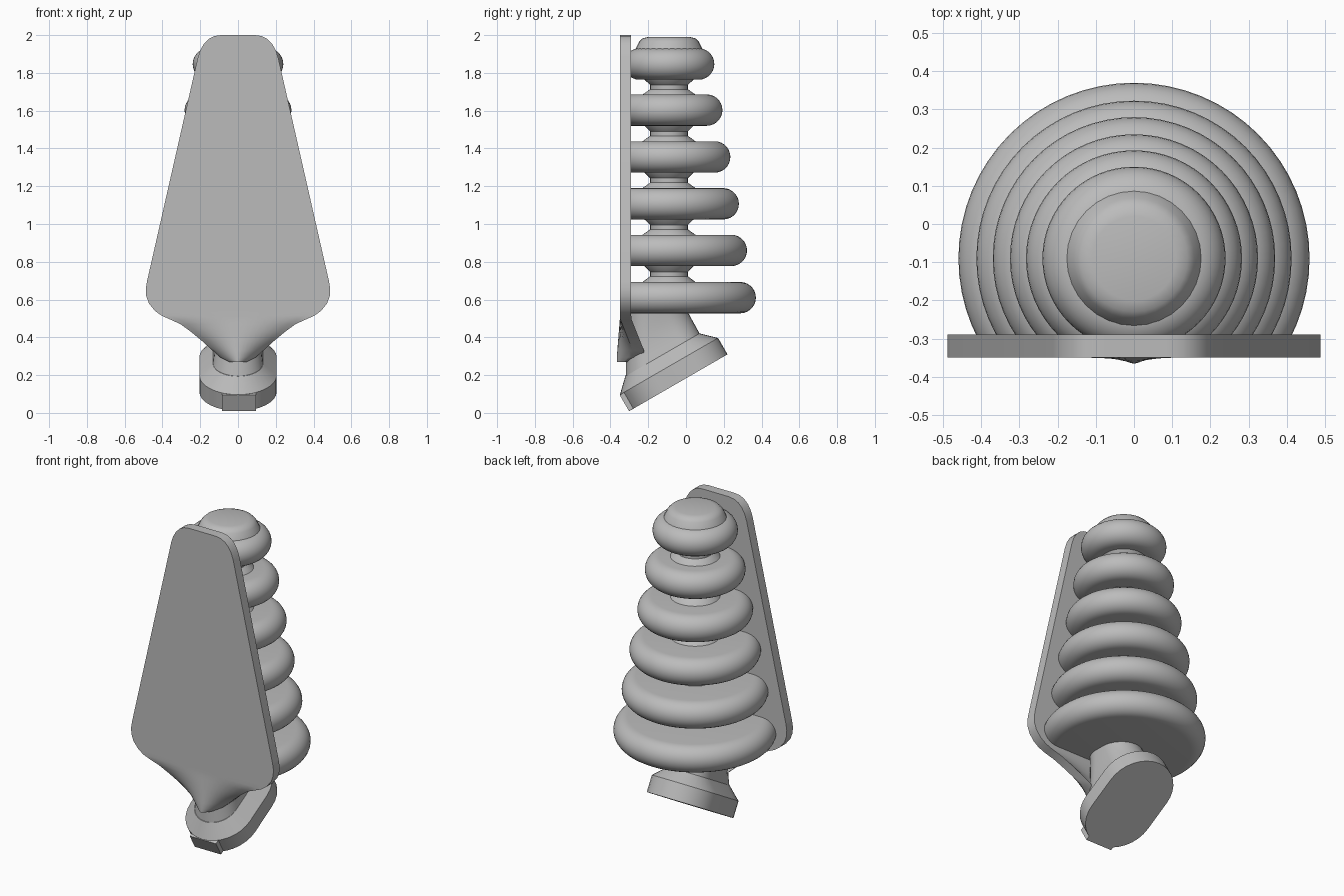
import bpy, bmesh
from math import sin, cos, pi, radians, sqrt
from mathutils import Vector, Matrix

cube = bpy.data.objects.get("Cube")
if cube:
    bpy.data.objects.remove(cube, do_unlink=True)

grey = bpy.data.materials.new("plain grey")
grey.use_nodes = True
colour = (0.5, 0.5, 0.5, 1)
grey.diffuse_color = colour
grey.node_tree.nodes["Principled BSDF"].inputs["Base Color"].default_value = colour

AXIS_Y = -0.09      # centre line of the ring stack
CUT_Y = -0.32       # rings end inside the back plate


def finish(bm, name, angle=35):
    bmesh.ops.recalc_face_normals(bm, faces=bm.faces)
    mesh = bpy.data.meshes.new(name)
    bm.to_mesh(mesh)
    bm.free()
    obj = bpy.data.objects.new(name, mesh)
    mesh.materials.append(grey)
    bpy.context.collection.objects.link(obj)
    bpy.ops.object.select_all(action='DESELECT')
    obj.select_set(True)
    bpy.context.view_layer.objects.active = obj
    bpy.ops.object.shade_smooth_by_angle(angle=radians(angle))
    return obj


def loft(bm, loops):
    """Skin closed loops of equal length and cap both ends."""
    rows = [[bm.verts.new(p) for p in loop] for loop in loops]
    n = len(rows[0])
    for a, b in zip(rows, rows[1:]):
        for i in range(n):
            j = (i + 1) % n
            bm.faces.new((a[i], a[j], b[j], b[i]))
    bm.faces.new(rows[0])
    bm.faces.new(rows[-1])


def lathe(name, profile, segments=64):
    bm = bmesh.new()
    loft(bm, [[(r * cos(2 * pi * i / segments), AXIS_Y + r * sin(2 * pi * i / segments), z)
               for i in range(segments)] for r, z in profile])
    bmesh.ops.bisect_plane(bm, geom=bm.verts[:] + bm.edges[:] + bm.faces[:],
                           plane_co=(0, CUT_Y, 0), plane_no=(0, -1, 0), clear_outer=True)
    return finish(bm, name)


# Stacked rounded rings, smaller towards the top
heights = [0.61, 0.86, 1.107, 1.355, 1.603, 1.847]
radii = [0.46, 0.413, 0.37, 0.325, 0.283, 0.24]
HALF = 0.083
for k, (z, r) in enumerate(zip(heights, radii)):
    arc = [(r - HALF + HALF * cos(a), z + HALF * sin(a))
           for a in (pi * (i / 14 - 0.5) for i in range(15))]
    lathe(f"ring_{k + 1}", arc)

# Waisted core pieces in the gaps
for k, (lo, hi) in enumerate(zip(heights, heights[1:])):
    a, b = lo + HALF, hi - HALF
    mid = (a + b) / 2
    lathe(f"core_{k + 1}", [(0.15, a - 0.02), (0.14, a), (0.1, mid - 0.012),
                            (0.1, mid + 0.012), (0.13, b), (0.14, b + 0.02)], 32)

# Shallow cap on the top ring
lathe("top_cap", [(0.19, 1.9), (0.175, 1.93), (0.158, 1.965), (0.14, 1.983), (0.11, 1.99)], 32)

# Front plate: half widths down its height, with the foot of it wrapping the neck
outline = [(2.0, 0.09), (1.995, 0.125), (1.98, 0.155), (1.955, 0.18), (1.92, 0.2), (1.88, 0.213),
           (0.7, 0.481), (0.66, 0.488), (0.62, 0.486), (0.58, 0.472), (0.54, 0.44),
           (0.515, 0.405), (0.495, 0.36), (0.47, 0.305), (0.43, 0.25), (0.38, 0.19),
           (0.33, 0.135), (0.295, 0.095), (0.27, 0.045)]
COLS = 16
bm = bmesh.new()
grid = []
for z, w in outline:
    t = min(1, max(0, (0.5 - z) / 0.2))
    row = []
    for i in range(COLS + 1):
        u = 2 * i / COLS - 1
        y = -0.35 - 0.016 * t * (1 - abs(u)) + 0.08 * t * min(1, w / 0.12) * u * u
        row.append(bm.verts.new((u * w, y, z)))
    grid.append(row)
for a, b in zip(grid, grid[1:]):
    for i in range(COLS):
        bm.faces.new((a[i], a[i + 1], b[i + 1], b[i]))
back = bmesh.ops.extrude_face_region(bm, geom=bm.faces[:], use_keep_orig=True)
for v in back["geom"]:
    if isinstance(v, bmesh.types.BMVert):
        v.co.y += 0.06
finish(bm, "front_plate")

# Tilted foot and neck share rounded-slot cross-sections
tilt = Matrix.Translation((0, -0.04, 0.16)) @ Matrix.Rotation(radians(30), 4, 'X')


def slot(half_len, r, z, matrix, steps=16):
    pts = []
    for start, sign in ((0, 1), (pi, -1)):
        for i in range(steps + 1):
            a = start + pi * i / steps
            pts.append(matrix @ Vector((r * cos(a), sign * (half_len - r) + r * sin(a), z)))
    return pts


bm = bmesh.new()
loft(bm, [slot(0.3, 0.205, 0, tilt), slot(0.3, 0.205, 0.1, tilt), slot(0.227, 0.132, 0.17, tilt)])
finish(bm, "foot", 30)

upright = Matrix.Translation((0, -0.16, 0))
base = slot(0.227, 0.132, 0.165, tilt)
top = slot(0.155, 0.13, 0.56, upright)
bm = bmesh.new()
loops = []
for i in range(7):
    t = i / 6
    pinch = 1 - 0.08 * sin(pi * t)
    loop = [p.lerp(q, t) for p, q in zip(base, top)]
    loops.append([(p.x * pinch, p.y, p.z) for p in loop])
loft(bm, loops)
finish(bm, "neck")

# Small key tab on the front end of the foot
bm = bmesh.new()
bmesh.ops.create_cube(bm, size=1, matrix=tilt @ Matrix.Translation((0.005, -0.287, 0.05))
                      @ Matrix.Diagonal((0.18, 0.03, 0.098, 1)))
finish(bm, "foot_key")
